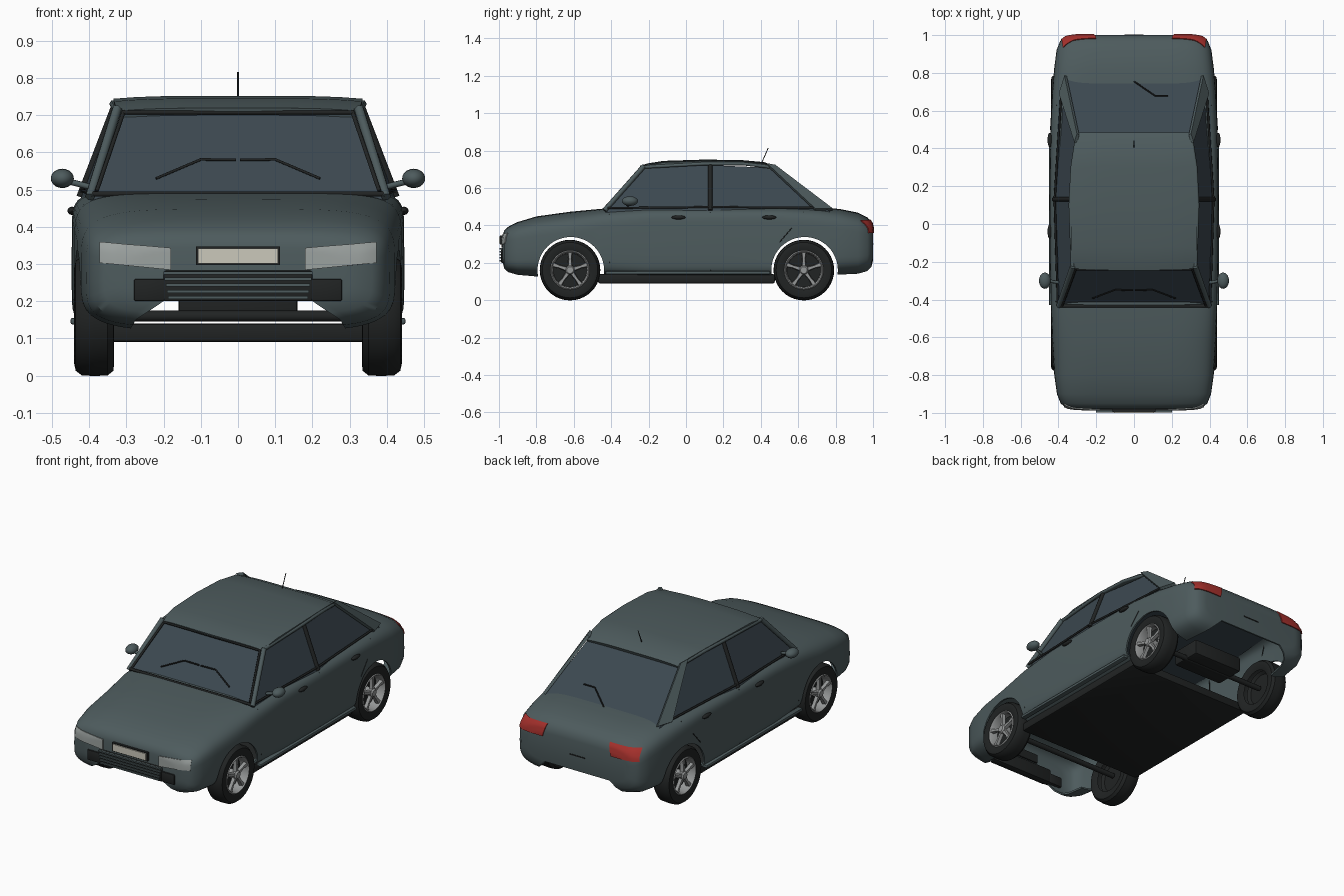
import bpy, bmesh, math
from mathutils import Vector
from mathutils.bvhtree import BVHTree

if "Cube" in bpy.data.objects:
    bpy.data.objects.remove(bpy.data.objects["Cube"])

def material(name, r, g, b):
    m = bpy.data.materials.new(name)
    m.diffuse_color = (r, g, b, 1)
    m.use_nodes = True
    m.node_tree.nodes["Principled BSDF"].inputs["Base Color"].default_value = m.diffuse_color
    return m

PAINT = material("paint", .075, .105, .11)
GLASS = material("glass", .045, .065, .08)
BLACK = material("black", .015, .017, .017)
ALLOY = material("alloy", .3, .31, .31)
LAMP = material("lamp", .33, .36, .35)
RED = material("red", .38, .03, .025)
PLATE = material("plate", .6, .58, .5)

def finish(ob, angle=35):
    bpy.ops.object.select_all(action='DESELECT')
    ob.select_set(True)
    bpy.context.view_layer.objects.active = ob
    for mod in list(ob.modifiers):
        bpy.ops.object.modifier_apply(modifier=mod.name)
    bpy.ops.object.shade_smooth_by_angle(angle=math.radians(angle))
    return ob

def mesh(name, verts, faces, mat):
    bm = bmesh.new()
    vs = [bm.verts.new(v) for v in verts]
    for f in faces:
        bm.faces.new([vs[i] for i in f])
    bmesh.ops.remove_doubles(bm, verts=bm.verts, dist=1e-5)
    bmesh.ops.recalc_face_normals(bm, faces=bm.faces)
    me = bpy.data.meshes.new(name)
    bm.to_mesh(me)
    bm.free()
    me.materials.append(mat)
    ob = bpy.data.objects.new(name, me)
    bpy.context.collection.objects.link(ob)
    return ob

def loft(name, rows, mat, close=False, caps=False, wrap=False):
    n, k = len(rows[0]), len(rows)
    faces = []
    for i in range(k if wrap else k - 1):
        for j in range(n if close else n - 1):
            a, b, j2 = i * n, (i + 1) % k * n, (j + 1) % n
            faces.append((a + j, a + j2, b + j2, b + j))
    if caps:
        faces += [tuple(range(n)), tuple(range((k - 1) * n, k * n))]
    return mesh(name, [p for r in rows for p in r], faces, mat)

def thicken(ob, t, offset=-1):
    m = ob.modifiers.new("thick", 'SOLIDIFY')
    m.thickness, m.offset = t, offset
    return ob

def box(name, lo, hi, mat, bevel=0):
    c = [[(x, y, z) for x, y in ((lo[0], lo[1]), (hi[0], lo[1]), (hi[0], hi[1]), (lo[0], hi[1]))]
         for z in (lo[2], hi[2])]
    ob = loft(name, c, mat, True, True)
    if bevel:
        m = ob.modifiers.new("bevel", 'BEVEL')
        m.width, m.segments = bevel, 2
    return finish(ob)

def tube(name, pts, r, mat):
    cu = bpy.data.curves.new(name, 'CURVE')
    cu.dimensions, cu.bevel_depth, cu.bevel_resolution, cu.use_fill_caps = '3D', r, 1, True
    sp = cu.splines.new('POLY')
    sp.points.add(len(pts) - 1)
    for p, q in zip(sp.points, pts):
        p.co = (*q, 1)
    cu.materials.append(mat)
    ob = bpy.data.objects.new(name, cu)
    bpy.context.collection.objects.link(ob)
    return ob

def lathe(name, prof, y, z, mat, s, n=40):
    return finish(loft(name, [[(s * x, y + r * math.cos(a), z + r * math.sin(a)) for r, x in prof]
                              for a in (2 * math.pi * i / n for i in range(n))], mat, wrap=True))

def ball(name, c, rad, mat):
    rows = [[(c[0] + rad[0] * math.cos(a), c[1] + rad[1] * math.sin(a) * math.cos(b),
              c[2] + rad[2] * math.sin(a) * math.sin(b)) for b in (math.pi * j / 8 for j in range(16))]
            for a in (math.pi * (i + .02) / 10.04 for i in range(11))]
    return finish(loft(name, rows, mat, True, True), 60)

# lower body: superellipse sections (y, half width, top, bottom, squareness), hollow and open below
stations = [(-.98, .30, .345, .20, 4), (-.972, .36, .373, .165, 4.5), (-.95, .388, .393, .145, 5),
            (-.90, .408, .418, .13, 4.7), (-.80, .422, .448, .12, 4.5), (-.62, .433, .473, .12, 4.5),
            (-.44, .44, .49, .12, 6), (-.2, .445, .497, .12, 8), (.13, .447, .5, .12, 8),
            (.5, .442, .5, .12, 8), (.7, .433, .497, .125, 6), (.82, .423, .488, .13, 5),
            (.92, .41, .468, .135, 4.7), (.97, .39, .443, .15, 4.5), (.992, .365, .418, .175, 4.2),
            (1.0, .32, .385, .21, 4)]
power = lambda v, e: math.copysign(abs(v) ** e, v)
rows = []
for y, w, zt, zb, n in stations:
    angles = [math.radians(-65 + 310 * i / 48) for i in range(49)]
    rows.append([(w * power(math.cos(a), 2 / n), y,
                  (zt + zb) / 2 + (zt - zb) / 2 * power(math.sin(a), 2 / n)) for a in angles])
body = loft("body_shell", rows, PAINT, caps=True)
bvh = BVHTree.FromPolygons([v.co.copy() for v in body.data.vertices],
                           [tuple(p.vertices) for p in body.data.polygons])
thicken(body, .01)
WHEELS = (-.62, .63)
cutters = []
for y in WHEELS:
    c = lathe("arch_cutter", [(0, -.6), (.178, -.6), (.178, .6), (0, .6)], y + .004, .16, PAINT, 1, 48)
    c.hide_render = True
    m = body.modifiers.new("arch", 'BOOLEAN')
    m.operation, m.object, m.solver = 'DIFFERENCE', c, 'EXACT'
    cutters.append(c)
finish(body)
for c in cutters:
    bpy.data.objects.remove(c)

def on_body(p, d, lift=.002):
    d = Vector(d)
    hit = bvh.ray_cast(Vector(p) - 2 * d, d)[0] or bvh.find_nearest(Vector(p))[0]
    return hit - d * lift

def drape(name, corners, d, mat, n=8):
    a, b, c, e = (Vector(p) for p in corners)
    grid = [[on_body(a.lerp(b, i / n).lerp(e.lerp(c, i / n), j / n), d) for j in range(n + 1)]
            for i in range(n + 1)]
    return finish(thicken(loft(name, grid, mat), .008, 0))

# floor pan and underside
box("floor_pan", (-.405, -.47, .09), (.405, .475, .14), BLACK, .01)
box("rear_tank", (-.16, .54, .15), (.16, .72, .24), BLACK, .01)
for y in WHEELS:
    lathe("axle", [(0, -.37), (.015, -.37), (.015, .37), (0, .37)], y, .16, BLACK, 1, 12)

# glasshouse
half = [(.395, -.43, .47), (.425, .13, .47), (.37, .775, .47),
        (.32, -.22, .708), (.328, .13, .722), (.296, .455, .708)]
glass = half + [(-x, y, z) for x, y, z in half]
finish(mesh("windows", glass, [(0, 1, 4, 3), (1, 2, 5, 4), (6, 7, 10, 9), (7, 8, 11, 10),
                               (0, 3, 9, 6), (2, 5, 11, 8), (3, 4, 10, 9), (4, 5, 11, 10),
                               (0, 1, 7, 6), (1, 2, 8, 7)], GLASS), 5)

# roof panel
roof = [(-.235, .715, .323), (-.19, .728, .329), (-.12, .741, .333), (.1, .748, .335),
        (.3, .745, .325), (.42, .734, .31), (.485, .705, .298)]
finish(thicken(loft("roof", [[(w * t / 6, y - (.012 * (1 - (t / 6) ** 2) if y < -.15 else 0),
                               z + .004 - .008 * (t / 6) ** 4) for t in range(-6, 7)]
                             for y, z, w in roof], PAINT), .02), 40)

lines = {"front_door_seam": [(-.41, .2), (-.41, .46)], "centre_door_seam": [(.13, .16), (.13, .47)],
         "rear_door_seam": [(.5, .31), (.56, .38), (.63, .47)]}
for s in (-1, 1):
    # pillars and window frames
    tube("front_pillar", [(s * .398, -.435, .48), (s * .325, -.225, .717)], .014, PAINT)
    tube("roof_rail", [(s * .325, -.225, .712), (s * .336, .1, .73), (s * .326, .3, .73),
                       (s * .3, .47, .71)], .01, PAINT)
    tube("centre_pillar", [(s * .424, .13, .48), (s * .33, .13, .725)], .012, BLACK)
    tube("belt_trim", [(s * .403, -.42, .493), (s * .42, .13, .498), (s * .385, .69, .495)], .006, BLACK)
    tube("windshield_seal", [(s * .38, -.433, .495), (s * .307, -.235, .71)], .006, BLACK)
    finish(thicken(mesh("rear_pillar", [(s * .31, .43, .728), (s * .296, .475, .72), (s * .362, .785, .485),
                                        (s * .392, .69, .485)], [(0, 1, 2, 3)], PAINT), .016, 0))
    # seams, sill trim and handles
    for name, pts in lines.items():
        tube(name, [on_body((0, y, z), (-s, 0, 0), 0) for y, z in pts], .0025, BLACK)
    x1, x2 = sorted((s * .42, s * .45))
    box("sill_trim", (x1, -.43, .138), (x2, .45, .155), PAINT, .005)
    for y in (-.04, .445):
        ball("door_handle", (s * .446, y, .443), (.012, .038, .011), BLACK)
    # mirrors
    ball("mirror", (s * .472, -.3, .53), (.031, .043, .026), PAINT)
    tube("mirror_stalk", [(s * .40, -.31, .508), (s * .46, -.3, .523)], .009, PAINT)
    # lamps and bumper intakes
    drape("headlight", [(s * .18, -.9, .284), (s * .37, -.9, .303), (s * .37, -.9, .358),
                        (s * .18, -.9, .343)], (0, 1, 0), LAMP)
    drape("tail_light", [(s * .22, .9, .36), (s * .385, .9, .36), (s * .375, .9, .425),
                         (s * .2, .9, .43)], (0, -1, 0), RED)
    x1, x2 = sorted((s * .19, s * .28))
    box("fog_intake", (x1, -.988, .2), (x2, -.95, .26), BLACK, .006)
    # wheels
    for y in WHEELS:
        lathe("tyre", [(.1, .345), (.13, .333), (.148, .335), (.16, .35), (.162, .385), (.16, .42),
                       (.148, .436), (.13, .44), (.104, .432)], y, .161, BLACK, s)
        lathe("rim", [(.107, .431), (.1, .437), (.093, .427), (.09, .385)], y, .161, ALLOY, s)
        lathe("brake_disc", [(.105, .37), (.09, .385), (0, .385)], y, .161, BLACK, s)
        lathe("hub", [(0, .437), (.018, .437), (.025, .428), (.025, .385)], y, .161, ALLOY, s, 20)
        for k in range(5):
            a = 2 * math.pi * k / 5 + math.pi / 2
            ring = []
            for r, w, x in ((.015, .013, .43), (.06, .009, .428), (.096, .014, .43)):
                ring.append([(s * xx, y + r * math.cos(a) - t * math.sin(a),
                              .161 + r * math.sin(a) + t * math.cos(a))
                             for xx, t in ((x, -w * .7), (x, w * .7), (x - .018, w), (x - .018, -w))])
            finish(loft("spoke", ring, ALLOY, True, True))

# window seals across the car
tube("windshield_top_seal", [(-.307, -.24, .707), (.307, -.24, .707)], .006, BLACK)
tube("cowl", [(-.395, -.435, .488), (.395, -.435, .488)], .008, BLACK)

# grille and number plate
box("grille", (-.2, -.99, .2), (.2, -.95, .282), BLACK, .006)
for i in range(5):
    z = .206 + .0165 * i
    w = .188 + .003 * i
    box("grille_bar", (-w, -.998, z), (w, -.97, z + .008), PAINT)
box("plate_frame", (-.113, -.994, .297), (.113, -.96, .347), BLACK)
box("number_plate", (-.107, -1.0, .302), (.107, -.98, .342), PLATE)
box("trunk_handle", (-.05, .99, .298), (.05, 1.003, .304), BLACK)

# wipers and aerial
front_y = lambda z: -.447 + (z - .47) * .882
rear_z = lambda y: .478 + (.775 - y) * .744
for s in (-1, 1):
    tube("front_wiper", [(s * x, front_y(z), z) for x, z in ((.005, .58), (.1, .581), (.22, .53))], .004, BLACK)
tube("rear_wiper", [(x, y, rear_z(y)) for x, y in ((0, .755), (.11, .68), (.18, .68))], .004, BLACK)
tube("aerial", [(0, .405, .735), (0, .44, .815)], .0025, BLACK)
